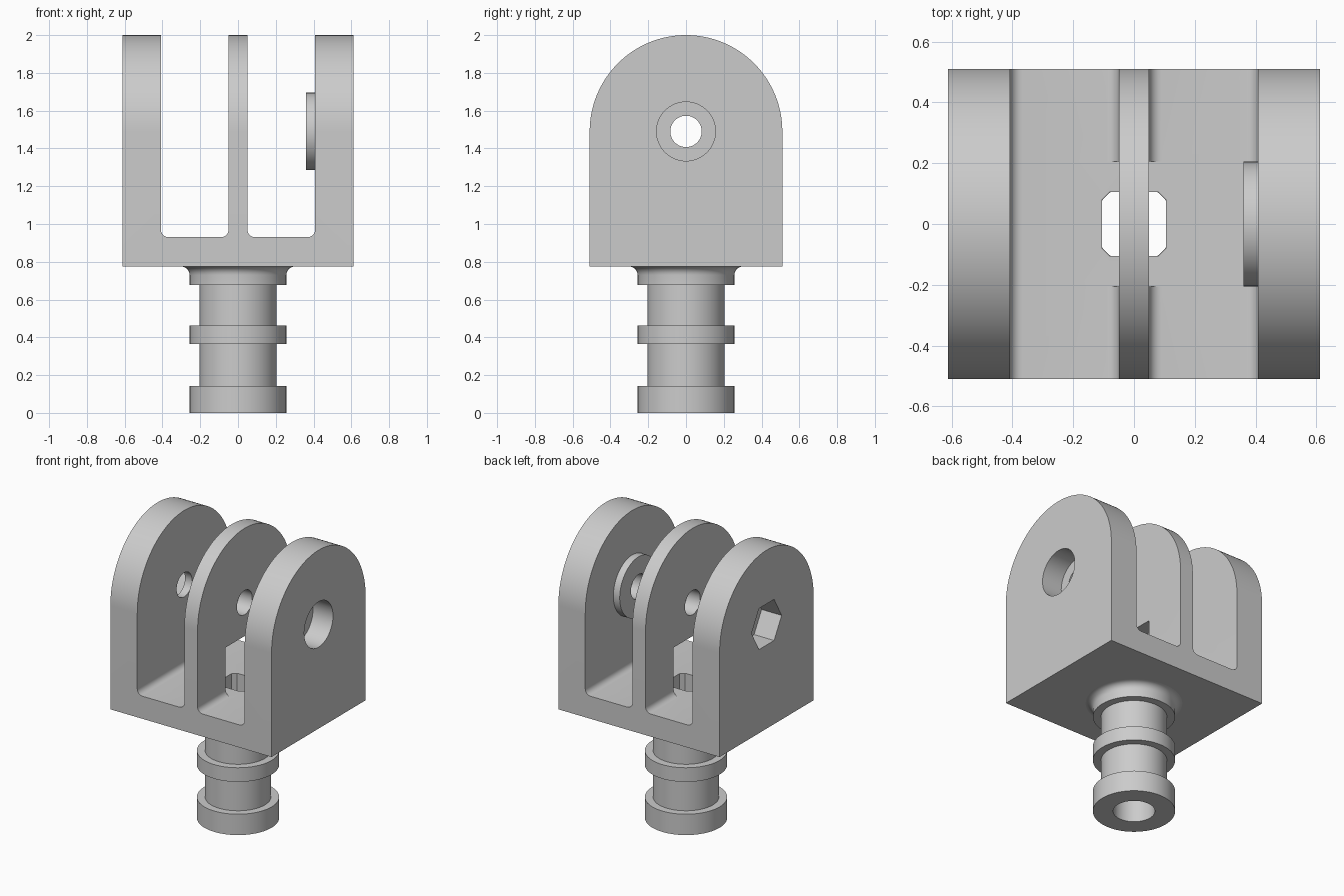
import bpy, bmesh, math
from mathutils import Vector

if "Cube" in bpy.data.objects:
    bpy.data.objects.remove(bpy.data.objects["Cube"])

PIVOT = 1.49          # height of the pin axis
ARM, FIN, HALF = 0.408, 0.05, 0.612

grey = bpy.data.materials.new("plain grey")
grey.diffuse_color = (0.6, 0.6, 0.6, 1)
grey.use_nodes = True
grey.node_tree.nodes["Principled BSDF"].inputs["Base Color"].default_value = grey.diffuse_color


def arc(cx, cy, r, a0, a1, n):
    """Points on an arc, angles in degrees."""
    return [(cx + r * math.cos(math.radians(a0 + (a1 - a0) * i / n)),
             cy + r * math.sin(math.radians(a0 + (a1 - a0) * i / n)))
            for i in range(n + 1)]


def ring(r, n):
    return arc(0, PIVOT, r, 0, 360 - 360 / n, n - 1)


def extrude(name, profile, axis, lo, hi):
    """Extrude a closed 2D profile along x, y or z between lo and hi."""
    place = {"x": lambda p, t: (t, p[0], p[1]),
             "y": lambda p, t: (p[0], t, p[1]),
             "z": lambda p, t: (p[0], p[1], t)}[axis]
    bm = bmesh.new()
    face = bm.faces.new([bm.verts.new(place(p, lo)) for p in profile])
    ext = bmesh.ops.extrude_face_region(bm, geom=[face])
    shift = Vector(place((0, 0), hi - lo))
    bmesh.ops.translate(bm, vec=shift,
                        verts=[v for v in ext["geom"] if isinstance(v, bmesh.types.BMVert)])
    return finish(bm, name)


def lathe(name, profile, steps):
    """Spin a closed (radius, height) profile around z."""
    bm = bmesh.new()
    vs = [bm.verts.new((r, 0, z)) for r, z in profile]
    es = [bm.edges.new((vs[i], vs[(i + 1) % len(vs)])) for i in range(len(vs))]
    bmesh.ops.spin(bm, geom=vs + es, cent=(0, 0, 0), axis=(0, 0, 1),
                   angle=math.tau, steps=steps)
    bmesh.ops.remove_doubles(bm, verts=bm.verts, dist=1e-5)
    return finish(bm, name)


def finish(bm, name):
    bmesh.ops.recalc_face_normals(bm, faces=bm.faces)
    mesh = bpy.data.meshes.new(name)
    bm.to_mesh(mesh)
    bm.free()
    mesh.materials.append(grey)
    ob = bpy.data.objects.new(name, mesh)
    bpy.context.collection.objects.link(ob)
    return ob


def boolean(target, tool, operation):
    """Apply a boolean and throw the tool away."""
    mod = target.modifiers.new("boolean", "BOOLEAN")
    mod.operation, mod.object, mod.solver = operation, tool, "EXACT"
    bpy.context.view_layer.objects.active = target
    bpy.ops.object.modifier_apply(modifier=mod.name)
    bpy.data.objects.remove(tool)


# Fork: comb profile with rounded slot floors, trimmed to the arched outline
R, FLOOR, BASE = 0.04, 0.93, 0.775
right = [(FIN, 2.1)] + arc(FIN + R, FLOOR + R, R, 180, 270, 6) \
    + arc(ARM - R, FLOOR + R, R, 270, 360, 6) + [(ARM, 2.1), (HALF, 2.1), (HALF, BASE)]
left = [(-x, z) for x, z in reversed(right)]
fork = extrude("fork", right + left, "y", -0.6, 0.6)
arch = [(-0.51, 0.7), (0.51, 0.7)] + arc(0, PIVOT, 0.51, 0, 180, 64)
boolean(fork, extrude("arch_outline", arch, "x", -0.8, 0.8), "INTERSECT")

# Raised washer on the inside of one arm
boolean(fork, extrude("washer", ring(0.205, 64), "x", 0.36, 0.45), "UNION")

# Pin hole, bolt head recess and hexagonal nut recess
boolean(fork, extrude("pin_hole", ring(0.083, 48), "x", -0.8, 0.8), "DIFFERENCE")
boolean(fork, extrude("bolt_recess", ring(0.156, 64), "x", 0.46, 0.8), "DIFFERENCE")
boolean(fork, extrude("nut_recess", ring(0.163, 6), "x", -0.8, -0.46), "DIFFERENCE")

# Window through the middle fin and the opening in the floor
window = [(-0.205, FLOOR), (0.205, FLOOR), (0.205, 1.26), (-0.205, 1.26)]
boolean(fork, extrude("fin_window", window, "x", -0.2, 0.2), "DIFFERENCE")
a, b = 0.105, 0.08
octagon = [(a, -b), (a, b), (b, a), (-b, a), (-a, b), (-a, -b), (-b, -a), (b, -a)]
boolean(fork, extrude("floor_opening", octagon, "z", 0.7, 1.0), "DIFFERENCE")

# Hollow stem with three collars and a flared top
BORE, CORE, COLLAR = 0.13, 0.205, 0.256
flare = arc(COLLAR + 0.045, 0.73, 0.045, 180, 90, 6)
stem = lathe("stem", [(BORE, 0), (COLLAR, 0), (COLLAR, 0.143), (CORE, 0.143),
                      (CORE, 0.365), (COLLAR, 0.365), (COLLAR, 0.462), (CORE, 0.462),
                      (CORE, 0.677), (COLLAR, 0.677)] + flare + [(BORE, 0.775)], 64)

# Smooth curved surfaces, keep edges crisp
for ob in (fork, stem):
    bpy.ops.object.select_all(action="DESELECT")
    ob.select_set(True)
    bpy.context.view_layer.objects.active = ob
    bpy.ops.object.shade_smooth_by_angle(angle=math.radians(30))
